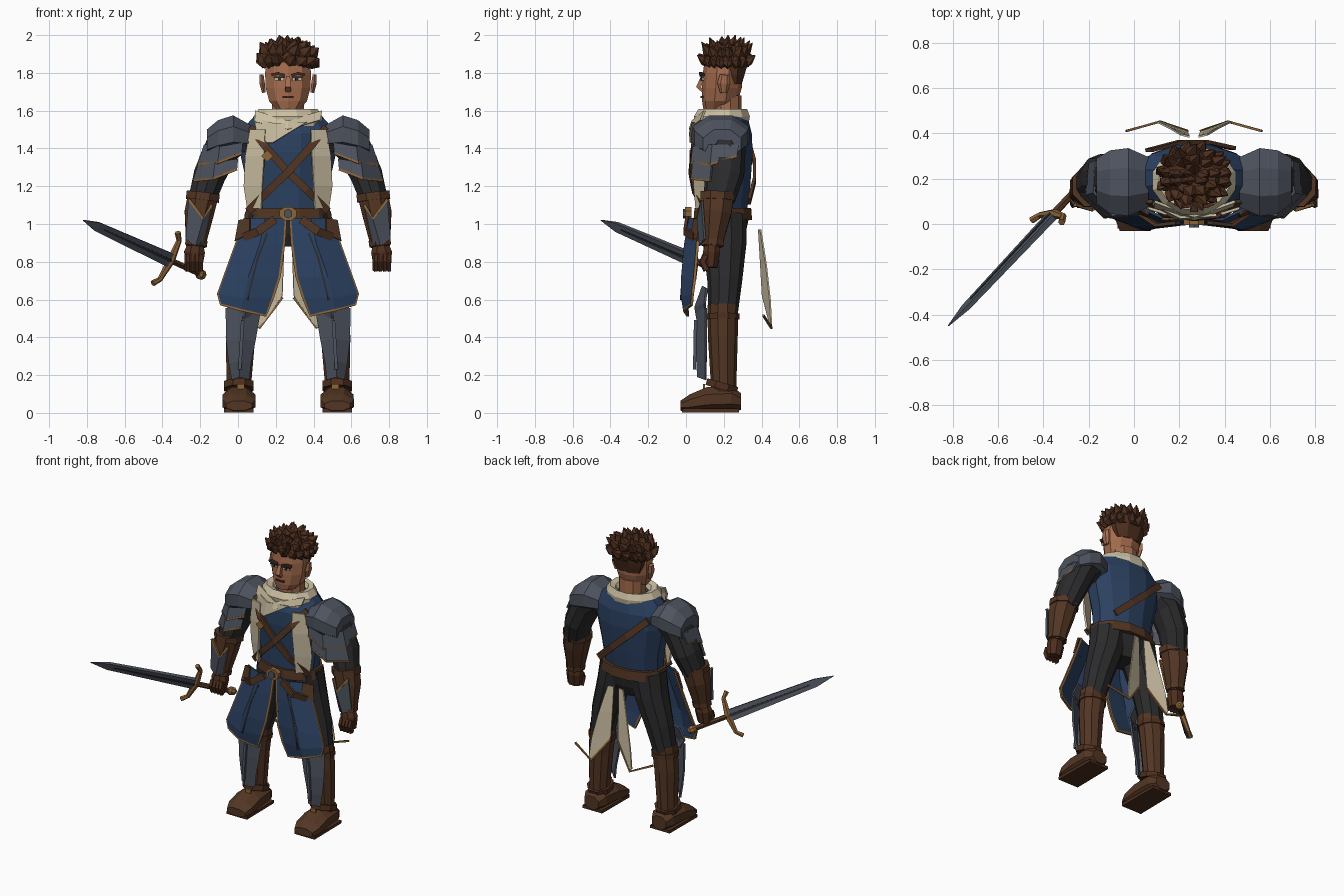
import bpy, bmesh, math, random
from mathutils import Vector as V

random.seed(4)
CX = 0.265  # body centre line


def colour(name, *rgb):
    m = bpy.data.materials.new(name)
    m.diffuse_color = (*rgb, 1)
    return m


BLUE = colour("blue_cloth", .024, .052, .118)
STEEL = colour("steel", .075, .086, .113)
DARK = colour("dark_cloth", .024, .024, .026)
LEATHER = colour("leather", .085, .036, .017)
HAIR = colour("hair_brown", .075, .028, .013)
SKIN = colour("skin", .37, .15, .075)
CREAM = colour("cream_cloth", .60, .52, .36)
GOLD = colour("gold", .27, .13, .04)


def finish(name, bm, mat):
    bmesh.ops.recalc_face_normals(bm, faces=bm.faces)
    me = bpy.data.meshes.new(name)
    bm.to_mesh(me)
    bm.free()
    me.materials.append(mat)
    ob = bpy.data.objects.new(name, me)
    bpy.context.collection.objects.link(ob)
    return ob


def tube(name, pts, radii, n, mat, ref=(0, 1, 0), axis=None):
    """Loft n-sided sections along a path; radii are (across, along ref)."""
    pts = [V(p) for p in pts]
    if isinstance(radii, tuple):
        radii = [radii] * len(pts)
    bm, rings = bmesh.new(), []
    for i, p in enumerate(pts):
        t = V(axis) if axis else pts[min(i + 1, len(pts) - 1)] - pts[max(i - 1, 0)]
        t.normalize()
        r = V(ref) if abs(t.dot(V(ref))) < .92 else V((.1, .1, 1))
        u = t.cross(r).normalized()
        v = u.cross(t)
        k = 1 / math.cos(math.pi / n)
        ring = []
        for j in range(n):
            a = (j + .5) * math.tau / n
            ring.append(bm.verts.new(p + u * (math.cos(a) * radii[i][0] * k) + v * (math.sin(a) * radii[i][1] * k)))
        rings.append(ring)
    for a, b in zip(rings, rings[1:]):
        for j in range(n):
            bm.faces.new((a[j], a[(j + 1) % n], b[(j + 1) % n], b[j]))
    bm.faces.new(rings[0])
    bm.faces.new(rings[-1])
    return finish(name, bm, mat)


def sheet(name, rows, mat, th=.012):
    """Quad sheet through rows of points, given thickness."""
    bm = bmesh.new()
    g = [[bm.verts.new(p) for p in r] for r in rows]
    for a, b in zip(g, g[1:]):
        for j in range(len(a) - 1):
            bm.faces.new((a[j], a[j + 1], b[j + 1], b[j]))
    ob = finish(name, bm, mat)
    m = ob.modifiers.new("thickness", "SOLIDIFY")
    m.thickness, m.offset = th, 0
    return ob


def P(s, pts):
    return [(CX + s * x, y, z) for x, y, z in pts]


def stack(name, rows, n, mat):
    """Upright loft on the centre line from rows of y, z, half width, half depth."""
    return tube(name, [(CX, r[0], r[1]) for r in rows], [(r[2], r[3]) for r in rows], n, mat, axis=(0, 0, 1))


# torso, pelvis, belt
stack("torso", [(.19, 1.05, .2, .13), (.2, 1.2, .215, .14), (.2, 1.38, .255, .153), (.2, 1.48, .26, .148), (.205, 1.57, .18, .12)], 12, BLUE)
stack("pelvis", [(.2, .88, .13, .08), (.2, .95, .2, .11), (.2, 1.05, .215, .13)], 10, DARK)
stack("belt", [(.195, 1.02, .228, .155), (.195, 1.085, .222, .15)], 12, LEATHER)
tube("buckle", [(CX, .03, 1.055), (CX, -.005, 1.055)], (.046, .036), 8, GOLD, ref=(0, 0, 1))
tube("buckle_gem", [(CX, 0, 1.055), (CX, -.015, 1.055)], (.022, .022), 6, STEEL, ref=(0, 0, 1))

# chest straps
for s in (-1, 1):
    tube("chest_strap", P(s, [(-.2, .1, 1.51), (-.12, .035, 1.41), (0, .028 + .006 * s, 1.275), (.1, .04, 1.18), (.21, .1, 1.07)]), (.02, .008), 4, LEATHER)
tube("strap_buckle", P(1, [(-.11, .04, 1.36), (-.11, .018, 1.36)]), (.022, .022), 4, GOLD, ref=(.7, 0, .7))
tube("back_strap", P(1, [(-.2, .325, 1.46), (-.06, .362, 1.33), (.05, .362, 1.23), (.17, .335, 1.12)]), (.022, .008), 4, LEATHER)

# scarf collar and its front folds
stack("scarf", [(.19, 1.52, .185, .14), (.19, 1.57, .182, .148), (.195, 1.61, .155, .128), (.2, 1.6, .115, .105), (.2, 1.56, .09, .09)], 12, CREAM)
sheet("scarf_fold", [P(1, [(-.175, .1, 1.6), (0, .035, 1.545), (.18, .1, 1.6)]),
                     P(1, [(-.175, .075, 1.54), (0, .02, 1.50), (.17, .08, 1.55)])], CREAM)
sheet("scarf_drape", [P(1, [(-.18, .09, 1.56), (-.06, .03, 1.53), (.1, .04, 1.54)]),
                      P(1, [(-.15, .06, 1.43), (-.08, .025, 1.43), (.0, .022, 1.48)])], CREAM)

# head
stack("neck", [(.21, 1.52, .085, .08), (.21, 1.68, .085, .08)], 10, SKIN)
stack("head", [(.165, 1.61, .065, .07), (.18, 1.65, .1, .09), (.19, 1.72, .118, .1), (.195, 1.8, .122, .1), (.2, 1.88, .11, .095)], 10, SKIN)
tube("nose", P(1, [(0, .09, 1.78), (0, .066, 1.725), (0, .088, 1.705)]), [(.01, .01), (.017, .013), (.014, .008)], 4, SKIN)
tube("mouth", P(1, [(-.03, .085, 1.673), (.03, .085, 1.673)]), (.005, .007), 4, HAIR)
for s in (-1, 1):
    tube("eyebrow", P(s, [(.018, .08, 1.787), (.055, .078, 1.797), (.085, .092, 1.79)]), (.007, .008), 4, HAIR)
    tube("eye_white", P(s, [(.022, .086, 1.767), (.072, .09, 1.768)]), (.009, .005), 4, CREAM)
    tube("eyelid", P(s, [(.02, .084, 1.777), (.075, .087, 1.777)]), (.004, .006), 4, DARK)
    tube("pupil", P(s, [(.038, .083, 1.768), (.054, .084, 1.768)]), (.008, .005), 4, DARK)
    tube("ear", P(s, [(.128, .2, 1.695), (.137, .2, 1.745), (.14, .205, 1.79)]), [(.01, .017), (.014, .03), (.01, .022)], 6, SKIN)

# hair cap with swept spikes
stack("hair_cap", [(.215, 1.83, .126, .112), (.215, 1.89, .135, .112), (.215, 1.945, .095, .08)], 10, HAIR)
stack("hair_back", [(.25, 1.74, .09, .045), (.245, 1.79, .11, .065), (.24, 1.86, .12, .09)], 8, HAIR)
for count, rad, z, rise, length in ((15, 1, 1.855, .35, .075), (13, .88, 1.895, .65, .085), (9, .6, 1.915, 1.1, .08), (5, .25, 1.93, 1.6, .07)):
    for i in range(count):
        a = (i + random.random() * .5) * math.tau / count
        b = V((CX + .13 * rad * math.cos(a), .215 + .1 * rad * math.sin(a), z))
        d = V((math.cos(a) * .8 + .35, math.sin(a) * .5, rise)).normalized() * length
        d.x *= .75
        tip = b + d * random.uniform(.85, 1.1)
        tip.z = min(tip.z, 2.0)
        tip.x = min(max(tip.x, CX - .165), CX + .165)
        tube("hair_spike", [b - d * .25, b + d * .35, tip], [(.025, .022), (.03, .022), (.002, .002)], 5, HAIR)

for s in (-1, 1):
    # cream vest panels
    sheet("vest_panel", [P(s, [(.12, .045, 1.5), (.2, .07, 1.5)]), P(s, [(.125, .038, 1.36), (.225, .085, 1.36)]),
                         P(s, [(.135, .045, 1.2), (.232, .105, 1.2)]), P(s, [(.14, .055, 1.08), (.215, .11, 1.09)])], CREAM)

    # arms
    tube("upper_arm", P(s, [(.25, .2, 1.47), (.35, .205, 1.4), (.415, .205, 1.26), (.455, .175, 1.13)]),
         [(.08, .1), (.095, .105), (.085, .098), (.072, .08)], 10, DARK)
    tube("bracer", P(s, [(.45, .168, 1.15), (.47, .16, 1.06), (.49, .138, .88)]), [(.08, .085), (.078, .08), (.05, .05)], 8, LEATHER)
    tube("bracer_cuff", P(s, [(.449, .168, 1.165), (.454, .166, 1.125)]), (.088, .09), 8, LEATHER)
    tube("wrist_band", P(s, [(.484, .142, .915), (.488, .14, .885)]), (.058, .058), 8, LEATHER)
    edge = P(s, [(.405, .09, 1.1), (.45, .062, 1.03), (.525, .085, 1.13)])
    low = P(s, [(.45, .1, .9), (.49, .075, .885), (.54, .1, .92)])
    sheet("bracer_plate", [edge, low], STEEL)
    tube("bracer_trim", edge, (.007, .007), 4, GOLD)
    tube("bracer_side_trim", [edge[0], low[0]], (.006, .006), 4, GOLD)
    tube("hand", P(s, [(.49, .138, .89), (.495, .135, .85), (.5, .13, .77)]), [(.042, .038), (.055, .045), (.045, .036)], 8, HAIR)
    for i in range(4):
        x = .462 + i * .024
        tube("finger", P(s, [(x, .105, .835), (x, .088, .8), (x, .11, .755)]), (.0115, .016), 5, HAIR)

    # shoulder armour: domed cap and two trimmed lames
    tube("pauldron", P(s, [(.2, .185, 1.455), (.29, .185, 1.475), (.37, .185, 1.455), (.43, .19, 1.425)]),
         [(.11, .07), (.15, .1), (.14, .095), (.1, .075)], 8, STEEL, ref=(0, 0, 1), axis=(s, 0, 0))
    for k in range(2):
        dz, dx = -.085 * k, .025 * k
        top = P(s, [(.24 + dx, .06, 1.43 + dz), (.36 + dx, .04, 1.41 + dz), (.44 + dx, .14, 1.42 + dz), (.43 + dx, .28, 1.42 + dz)])
        bot = P(s, [(.245 + dx, .045, 1.375 + dz), (.37 + dx, .03, 1.325 + dz), (.475 + dx, .13, 1.315 + dz), (.46 + dx, .27, 1.36 + dz)])
        if k:
            top, bot = top[:3], bot[:3]
        sheet("shoulder_lame", [top, bot], STEEL)
        tube("lame_trim", bot, (.006, .006), 4, GOLD, ref=(0, 0, 1))

    # legs, boots and feet
    tube("trouser_leg", P(s, [(.115, .2, 1.04), (.145, .205, .9), (.205, .205, .7), (.25, .195, .5)]),
         [(.115, .115), (.105, .11), (.09, .088), (.072, .072)], 10, DARK)
    tube("boot_shaft", P(s, [(.235, .195, .57), (.252, .195, .4), (.262, .2, .1)]), [(.083, .078), (.078, .075), (.062, .062)], 10, LEATHER)
    tube("boot_strap", P(s, [(.24, .195, .525), (.242, .195, .495)]), (.088, .083), 10, HAIR)
    tube("foot", P(s, [(.26, .29, .06), (.26, .24, .075), (.26, .11, .07), (.26, .02, .05), (.26, -.03, .038)]),
         [(.055, .045), (.08, .068), (.087, .066), (.088, .048), (.068, .026)], 8, LEATHER, ref=(0, 0, 1), axis=(0, 1, 0))
    tube("boot_sole", P(s, [(.26, .28, .012), (.26, -.02, .012)]), [(.075, .01), (.078, .01)], 4, HAIR, ref=(0, 0, 1))
    tube("ankle_strap", P(s, [(.26, .185, .125), (.26, .195, .16)]), (.078, .085), 8, HAIR)
    tube("ankle_buckle", P(s, [(.25, .1, .14), (.25, .09, .14)]), (.02, .014), 4, GOLD, ref=(0, 0, 1))

    # shin and knee plates
    sheet("greave", [P(s, [(x0, .105, z), (xm, ym, z + .015), (x1, .105, z)]) for x0, xm, ym, x1, z in
                     ((.145, .235, .065, .328, .555), (.175, .25, .06, .325, .38), (.2, .256, .06, .31, .26), (.208, .256, .065, .295, .175))], STEEL)
    tube("greave_ridge", P(s, [(.24, .05, .49), (.256, .045, .23)]), (.009, .008), 4, STEEL)
    sheet("knee_plate", [P(s, [(.17, .11, .66), (.22, .09, .67), (.29, .11, .66)]), P(s, [(.14, .1, .58), (.225, .05, .56), (.325, .1, .58)]),
                         P(s, [(.18, .1, .52), (.23, .06, .5), (.29, .1, .52)])], STEEL)

    # skirt panel with gold edge, seam and hip strap
    rows = [P(s, r) for r in ([(.012, .035, 1.03), (.12, .02, 1.03), (.23, .07, 1.03)],
                              [(.02, .02, .9), (.15, -.005, .89), (.28, .06, .88)],
                              [(.045, .0, .72), (.21, -.02, .72), (.345, .045, .7)],
                              [(.08, .0, .61), (.235, -.02, .61), (.37, .035, .63)],
                              [(.118, .01, .515), (.25, -.01, .545), (.355, .03, .575)])]
    sheet("skirt_panel", rows, BLUE)
    tube("skirt_trim", [r[0] for r in rows] + [rows[4][1]] + [r[2] for r in reversed(rows)], (.006, .007), 4, GOLD)
    tube("skirt_seam", P(s, [(.11, .003, .95), (.16, -.012, .82), (.215, -.028, .6)]), (.005, .004), 4, DARK)
    tube("hip_strap", P(s, [(.235, .045, .93), (.16, -.005, .96), (.07, .005, 1.025)]), (.022, .008), 4, LEATHER)
    sheet("hip_flap", [P(s, [(.2, .045, 1.03), (.26, .08, 1.02)]), P(s, [(.2, .03, .95), (.28, .06, .91)])], LEATHER)

    # rear cloth tails with loose trim
    sheet("cloth_tail", [P(s, [(.02, .385, .97), (.06, .395, .97)]), P(s, [(.024, .395, .8), (.11, .425, .78)]),
                         P(s, [(.03, .405, .62), (.15, .445, .6)]), P(s, [(.145, .45, .455), (.165, .452, .47)])], CREAM, .008)
    tube("tail_trim", P(s, [(.03, .41, .61), (.15, .452, .45), (.3, .41, .515)]), (.006, .005), 4, GOLD)

# sword, laid out along its own axis
tip, d, g = V((-.82, -.45, 1.02)), V((.653, .695, -.30)).normalized(), V((.44, -.03, .897))
g = (g - d * g.dot(d)).normalized()
nrm = d.cross(g)
tube("sword_blade", [tip, tip + d * .12, tip + d * .7], [(.002, .002), (.026, .010), (.038, .013)], 4, STEEL, ref=nrm)
tube("blade_fuller", [tip + d * .16, tip + d * .7], [(.004, .0125), (.009, .0165)], 4, DARK, ref=nrm)
hub = tip + d * .70
tube("sword_guard", [hub - d * .035 + g * .15, hub + g * .115, hub + d * .012, hub - g * .115, hub - d * .035 - g * .15],
     [(.014, .014), (.013, .012), (.02, .018), (.013, .012), (.014, .014)], 6, GOLD, ref=nrm)
tube("sword_grip", [hub, hub + d * .24], (.015, .015), 6, LEATHER, ref=nrm)
pom = hub + d * .225
tube("sword_pommel", [pom, pom + d * .02, pom + d * .045, pom + d * .06], [(.014, .014), (.027, .027), (.024, .024), (.008, .008)], 8, GOLD, ref=nrm)
